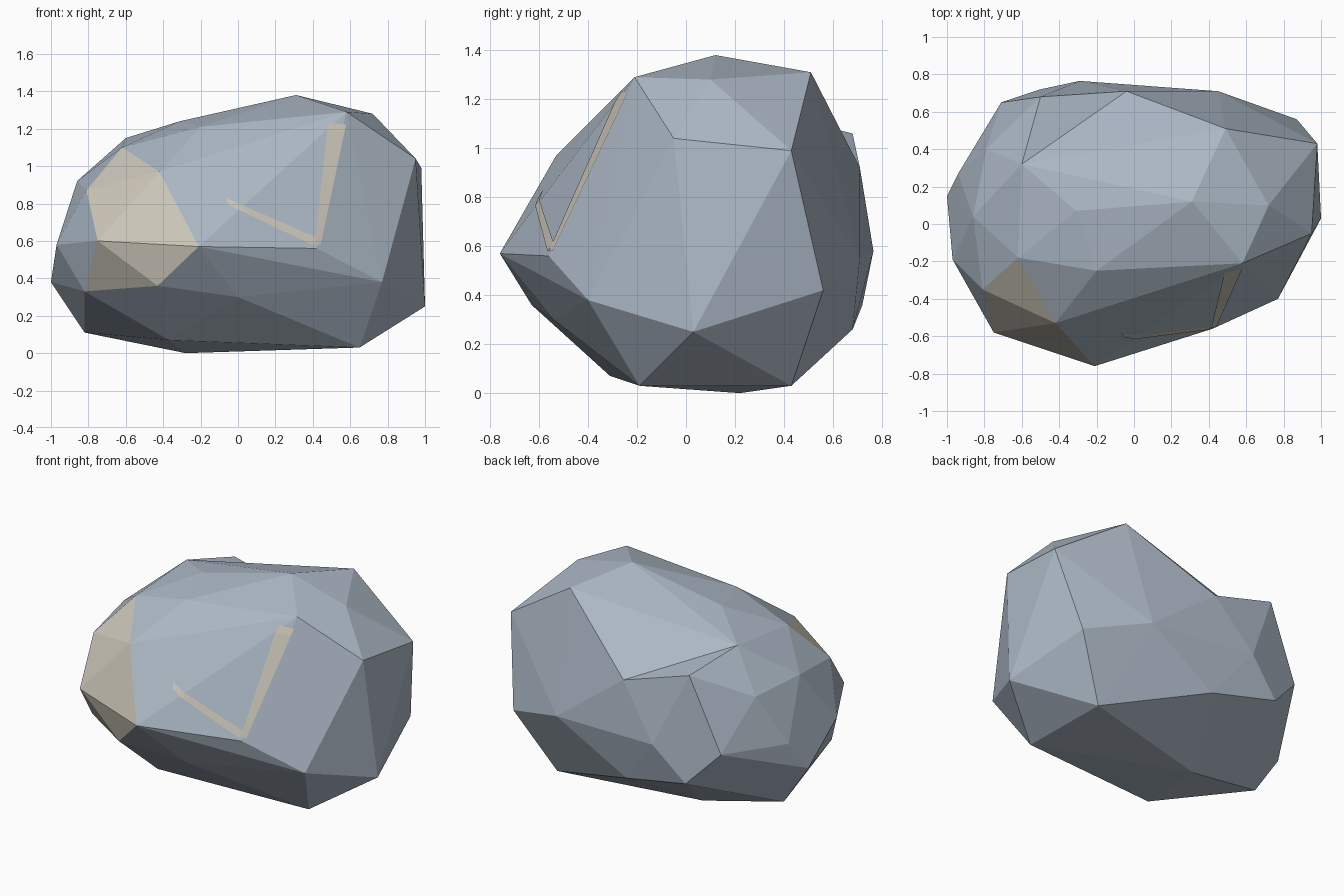
import bpy, bmesh
from mathutils import Vector
from mathutils.bvhtree import BVHTree

if "Cube" in bpy.data.objects:
    bpy.data.objects.remove(bpy.data.objects["Cube"])


def material(name, rgb):
    m = bpy.data.materials.new(name)
    m.diffuse_color = (*rgb, 1)
    m.use_nodes = True
    m.node_tree.nodes["Principled BSDF"].inputs["Base Color"].default_value = m.diffuse_color
    return m


stone = material("blue grey stone", (0.42, 0.49, 0.57))
pale = material("pale beige stone", (0.60, 0.56, 0.48))

# Corner points of the faceted boulder
P = dict(
    # front ridge and underside
    A=(-.21, -.76, .57), B=(.42, -.56, .56), C=(.77, -.40, .38), O=(-.75, -.58, .6),
    P=(0, -.54, .30), Q=(-.43, -.63, .36), R=(-.82, -.35, .33), T=(-.37, -.31, .07),
    # right side
    E=(.95, -.05, 1.04), F=(1, .03, .25), G=(.98, .43, .99), K=(.87, .56, .42),
    # crown
    D=(.58, -.21, 1.29), H=(.72, .10, 1.28), I=(.31, .12, 1.38), J=(.49, .51, 1.31),
    HH=(-.2, -.25, 1.21), GG=(-.19, -.36, 1.11), BB=(-.31, .07, 1.24), AA=(-.60, .32, 1.15),
    # left side
    U=(-1, .15, .38), V=(-.97, -.19, .58), W=(-.86, .04, .92), X=(-.81, -.35, .87),
    Y=(-.62, -.18, 1.1), Z=(-.42, -.53, .97), LA=(-.79, .40, .89), LB=(-.94, .27, .57),
    # back
    KA=(-.5, .68, 1.06), KB=(-.04, .71, .92), KC=(-.29, .765, .58), KD=(.45, .71, .55),
    KE=(-.71, .65, .58), KF=(-.5, .72, .36), KG=(-.04, .68, .26),
    # base
    L=(.65, -.19, .03), M=(.64, .43, .03), N=(-.28, .22, 0), S=(-.82, .15, .11))

bm = bmesh.new()
V = {k: bm.verts.new(p) for k, p in P.items()}
res = bmesh.ops.convex_hull(bm, input=list(bm.verts))
bm.edges.ensure_lookup_table()

# Fold the shallow dip into the back of the crown
for a, b in (("J", "KA"), ("I", "KA")):
    if V[a].is_valid and V[b].is_valid:
        e = bm.edges.get((V[a], V[b]))
        if e and len(e.link_faces) == 2:
            bmesh.utils.edge_rotate(e, True)
loose = [v for v in bm.verts if not v.link_faces]
bmesh.ops.delete(bm, geom=loose, context='VERTS')
bmesh.ops.recalc_face_normals(bm, faces=bm.faces)

# Pale facets on the front left shoulder and under the front ridge
groups = [{V[k] for k in s.split()} for s in ("A O X Y Z Q BB", "P B C", "O R Q")]
for f in bm.faces:
    f.material_index = int(any(set(f.verts) <= g for g in groups))

tree = BVHTree.FromBMesh(bm)
me = bpy.data.meshes.new("boulder")
bm.to_mesh(me)
bm.free()
me.materials.append(stone)
me.materials.append(pale)
bpy.context.collection.objects.link(bpy.data.objects.new("boulder", me))


# Pale worn streaks: thin plates laid on the front by projection
def streak(name, a0, a1, b0, b1, steps=16):
    sb = bmesh.new()
    rows = []
    for i in range(steps + 1):
        t = i / steps
        row = []
        for s, e in ((a0, a1), (b0, b1)):
            q = Vector(s).lerp(Vector(e), t)
            hit = tree.ray_cast(Vector((q.x, -3, q.y)), Vector((0, 1, 0)))
            row.append(sb.verts.new(hit[0] + hit[1] * 0.005))
        rows.append(row)
    for r, n in zip(rows, rows[1:]):
        sb.faces.new((r[0], n[0], n[1], r[1]))
    bmesh.ops.recalc_face_normals(sb, faces=sb.faces)
    sb.faces.ensure_lookup_table()
    if sb.faces[0].normal.y > 0:
        bmesh.ops.reverse_faces(sb, faces=sb.faces)
    m = bpy.data.meshes.new(name)
    sb.to_mesh(m)
    sb.free()
    m.materials.append(pale)
    bpy.context.collection.objects.link(bpy.data.objects.new(name, m))


streak("left_streak", (-.05, .79), (.40, .575), (-.07, .83), (.42, .615))
streak("right_streak", (.41, .58), (.48, 1.23), (.44, .58), (.575, 1.22))
